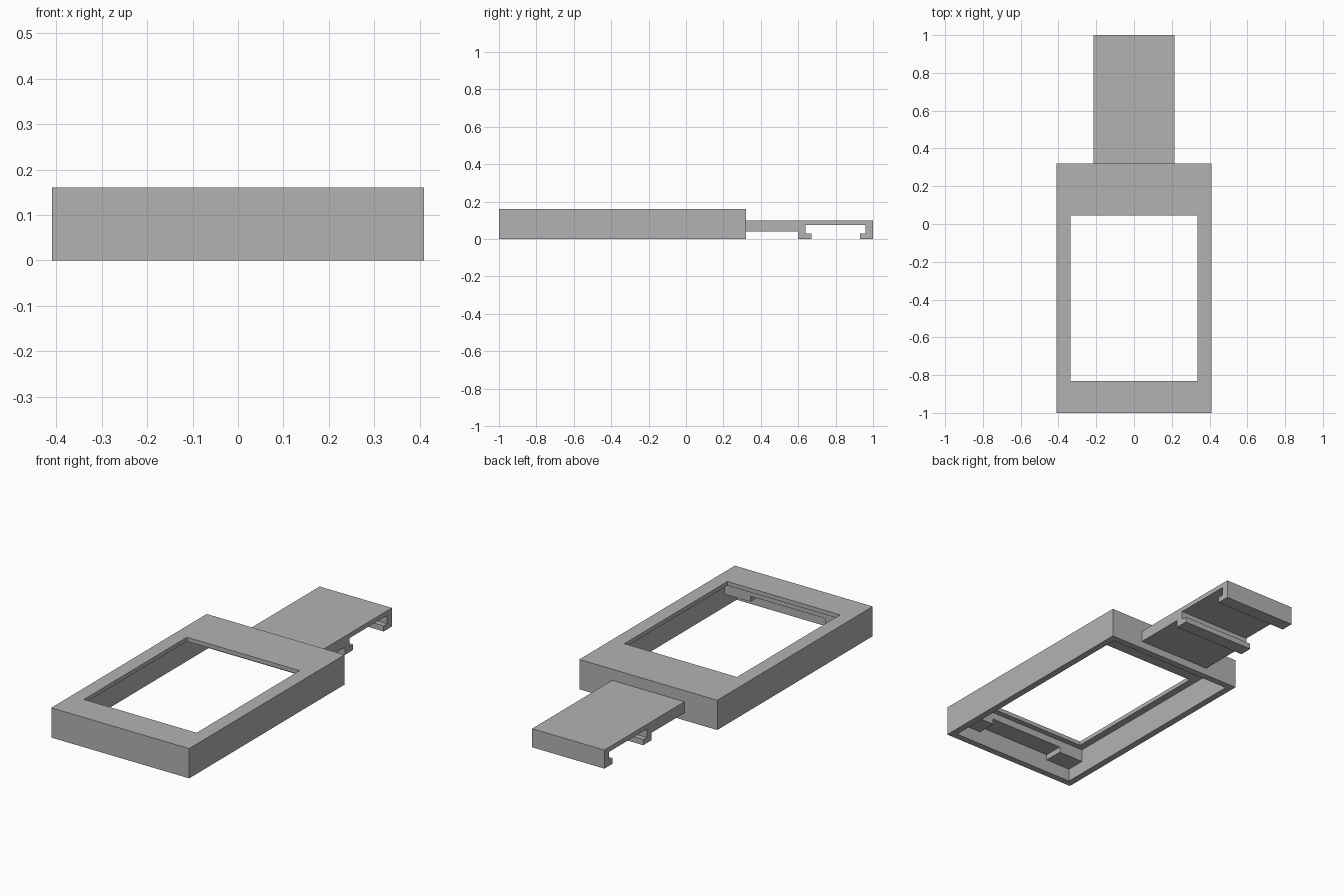
import bpy
import bmesh
from mathutils import Vector

default = bpy.data.objects.get("Cube")
if default:
    bpy.data.objects.remove(default, do_unlink=True)

grey = bpy.data.materials.new("plain grey")
grey.use_nodes = True
colour = (0.45, 0.45, 0.45, 1)
grey.diffuse_color = colour
grey.node_tree.nodes["Principled BSDF"].inputs["Base Color"].default_value = colour


def finish(name, bm):
    """Turn a bmesh into a flat shaded grey object."""
    bmesh.ops.recalc_face_normals(bm, faces=bm.faces[:])
    mesh = bpy.data.meshes.new(name)
    bm.to_mesh(mesh)
    bm.free()
    mesh.materials.append(grey)
    obj = bpy.data.objects.new(name, mesh)
    bpy.context.collection.objects.link(obj)
    return obj


def box(name, low, high):
    """Box between two opposite corners."""
    bm = bmesh.new()
    bmesh.ops.create_cube(bm, size=1)
    low, high = Vector(low), Vector(high)
    bmesh.ops.scale(bm, vec=high - low, verts=bm.verts)
    bmesh.ops.translate(bm, vec=(low + high) / 2, verts=bm.verts)
    return finish(name, bm)


def extrude(name, points, direction):
    """Extrude a closed outline of 3D points along a direction."""
    bm = bmesh.new()
    face = bm.faces.new([bm.verts.new(p) for p in points])
    result = bmesh.ops.extrude_face_region(bm, geom=[face], use_keep_orig=True)
    moved = [g for g in result["geom"] if isinstance(g, bmesh.types.BMVert)]
    bmesh.ops.translate(bm, vec=direction, verts=moved)
    return finish(name, bm)


def cut(target, cutter):
    """Subtract the cutter, then discard it."""
    cutter.hide_render = True
    mod = target.modifiers.new("cut", 'BOOLEAN')
    mod.operation = 'DIFFERENCE'
    mod.solver = 'EXACT'
    mod.object = cutter
    bpy.context.view_layer.objects.active = target
    bpy.ops.object.modifier_apply(modifier=mod.name)
    bpy.data.objects.remove(cutter, do_unlink=True)


# Bezel: a shell open underneath, with a window through its top
half, wall, ceiling = 0.41, 0.036, 0.138
front, back = -1.0, 0.32
inner = half - wall
bezel = box("bezel_frame", (-half, front, 0), (half, back, 0.16))
cut(bezel, box("cavity_cutter", (-inner, front + wall, -0.1),
               (inner, back - wall, ceiling)))
cut(bezel, box("window_cutter", (-0.335, -0.83, 0.05), (0.335, 0.045, 0.3)))

# Ledge inside the front wall, with a wide slot in its underside
side, top, bottom, slot = inner + 0.005, ceiling + 0.005, 0.07, 0.1
ledge = [(-side, top), (-side, bottom), (-0.225, bottom), (-0.225, slot),
         (0.22, slot), (0.22, bottom), (side, bottom), (side, top)]
extrude("front_ledge", [(x, -0.97, z) for x, z in ledge], (0, 0.11, 0))

# Rear tongue with two facing hooks that form a rail underneath
tongue = [(0.3, 0.1), (1, 0.1), (1, 0), (0.93, 0), (0.93, 0.03),
          (0.96, 0.03), (0.96, 0.075), (0.64, 0.075), (0.64, 0.03),
          (0.67, 0.03), (0.67, 0), (0.6, 0), (0.6, 0.04), (0.3, 0.04)]
extrude("rear_tongue", [(-0.215, y, z) for y, z in tongue], (0.43, 0, 0))
